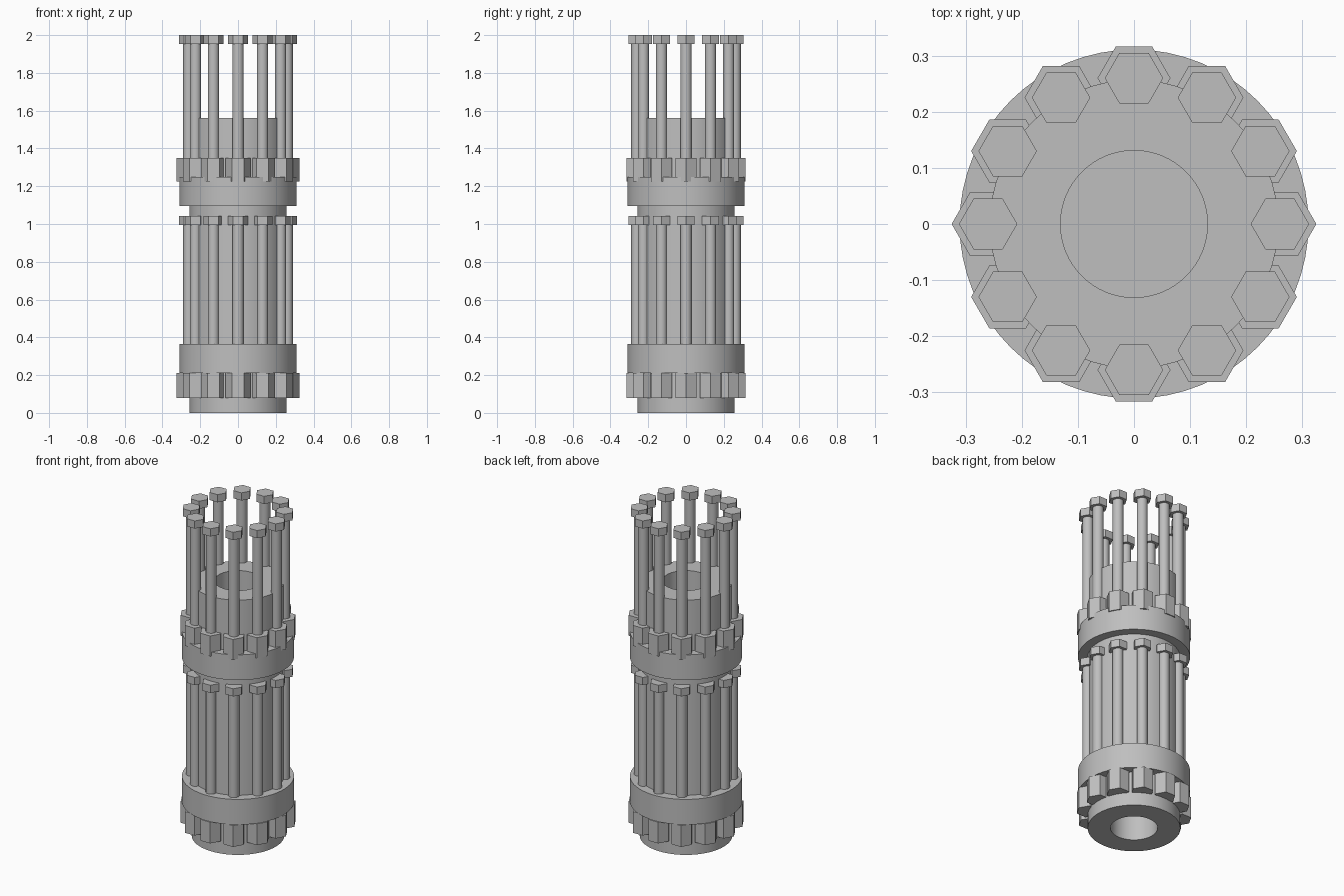
import bpy, math
from math import radians, cos, sin

cube = bpy.data.objects.get("Cube")
if cube:
    bpy.data.objects.remove(cube, do_unlink=True)

# One plain metal colour
metal = bpy.data.materials.new("grey metal")
metal.use_nodes = True
colour = (0.52, 0.52, 0.52, 1)
metal.diffuse_color = colour
metal.node_tree.nodes["Principled BSDF"].inputs["Base Color"].default_value = colour

BOLTS = 12
RING = 0.26


def smooth(obj):
    bpy.ops.object.select_all(action='DESELECT')
    obj.select_set(True)
    bpy.context.view_layer.objects.active = obj
    bpy.ops.object.shade_smooth_by_angle(angle=radians(35))


def lathe(name, profile, sides=64):
    """Turn a (radius, height) profile that starts and ends on the axis."""
    verts, faces, rings = [], [], []
    for r, z in profile:
        if r == 0:
            rings.append([len(verts)] * sides)
            verts.append((0, 0, z))
        else:
            rings.append(list(range(len(verts), len(verts) + sides)))
            verts += [(r * cos(math.tau * i / sides), r * sin(math.tau * i / sides), z)
                      for i in range(sides)]
    for a, b in zip(rings, rings[1:]):
        for i in range(sides):
            j = (i + 1) % sides
            faces.append(list(dict.fromkeys([a[i], a[j], b[j], b[i]])))
    mesh = bpy.data.meshes.new(name)
    mesh.from_pydata(verts, [], faces)
    mesh.materials.append(metal)
    obj = bpy.data.objects.new(name, mesh)
    bpy.context.collection.objects.link(obj)
    smooth(obj)
    return obj


def disc(name, radius, low, high, sides=64):
    return lathe(name, [(0, low), (radius, low), (radius, high), (0, high)], sides)


def bolt_circle(name, radius, low, high, sides):
    """Repeat one prism around the ring, keeping the same heading for each."""
    first = disc(name, radius, low, high, sides)
    for i in range(BOLTS):
        obj = first if i == 0 else first.copy()
        if i:
            obj.name = f"{name}_{i + 1}"
            bpy.context.collection.objects.link(obj)
        angle = math.tau * i / BOLTS
        obj.location = (RING * cos(angle), RING * sin(angle), 0)


# Central body, bored from both ends
BODY, BORE = 0.257, 0.131
lathe("core_tube", [(0, 0.6), (BORE, 0.6), (BORE, 0), (BODY, 0),
                    (BODY, 1.56), (BORE, 1.56), (BORE, 0.8), (0, 0.8)])

# Flanges clamped around the body
disc("lower_flange", 0.311, 0.21, 0.365)
disc("upper_flange", 0.311, 1.095, 1.25)

# Large hexagonal nuts on the outer side of each flange
bolt_circle("lower_nut", 0.065, 0.08, 0.21, 6)
bolt_circle("upper_nut", 0.065, 1.225, 1.35, 6)

# Long bolts: round shanks with small hexagonal heads
for level, start, head, top in (("lower", 0.3, 0.995, 1.042), ("upper", 1.2, 1.953, 2.0)):
    bolt_circle(f"{level}_bolt_shank", 0.03, start, head + 0.005, 24)
    bolt_circle(f"{level}_bolt_head", 0.052, head, top, 6)
